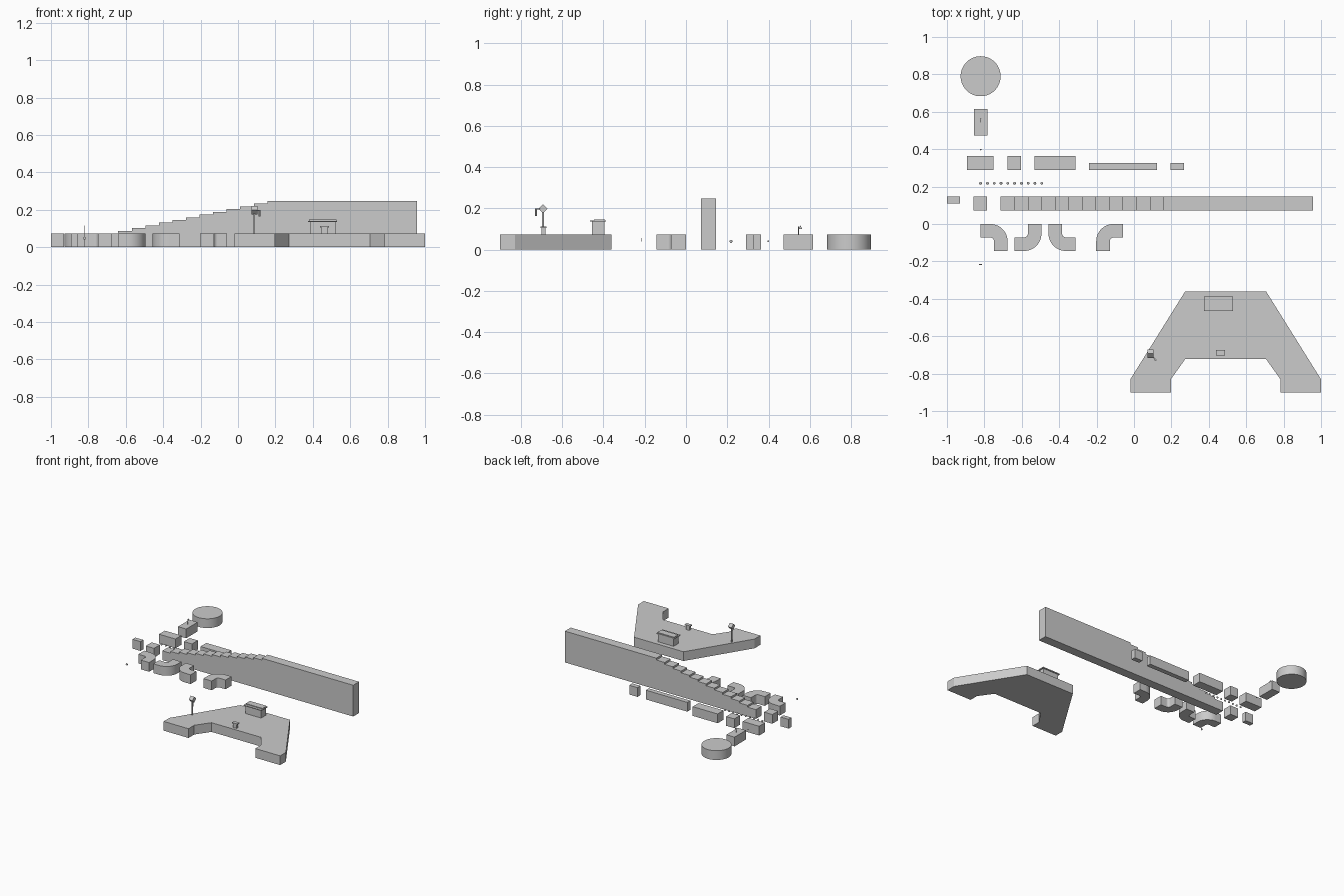
import bpy, bmesh, math
from mathutils import Matrix

if "Cube" in bpy.data.objects:
    bpy.data.objects.remove(bpy.data.objects["Cube"])

H = 0.073   # common block height


def finish(name, bm, smooth=False):
    bmesh.ops.recalc_face_normals(bm, faces=bm.faces[:])
    me = bpy.data.meshes.new(name)
    bm.to_mesh(me)
    bm.free()
    ob = bpy.data.objects.new(name, me)
    bpy.context.collection.objects.link(ob)
    if smooth:
        bpy.context.view_layer.objects.active = ob
        ob.select_set(True)
        bpy.ops.object.shade_smooth_by_angle(angle=math.radians(35))
        ob.select_set(False)
    return ob


def prism(name, pts, z0, z1, smooth=False):
    bm = bmesh.new()
    f = bm.faces.new([bm.verts.new((x, y, z0)) for x, y in pts])
    top = bmesh.ops.extrude_face_region(bm, geom=[f])['geom']
    bmesh.ops.translate(bm, vec=(0, 0, z1 - z0),
                        verts=[v for v in top if isinstance(v, bmesh.types.BMVert)])
    return finish(name, bm, smooth)


def box(name, x0, x1, y0, y1, z0=0, z1=H):
    return prism(name, [(x0, y0), (x1, y0), (x1, y1), (x0, y1)], z0, z1)


def cyl(name, loc, r, h, n=16, rot=None):
    bm = bmesh.new()
    m = Matrix.Translation(loc) @ (rot or Matrix())
    bmesh.ops.create_cone(bm, cap_ends=True, segments=n, radius1=r, radius2=r, depth=h, matrix=m)
    return finish(name, bm, True)


def ball(name, loc, r):
    bm = bmesh.new()
    bmesh.ops.create_uvsphere(bm, u_segments=12, v_segments=8, radius=r,
                              matrix=Matrix.Translation(loc))
    return finish(name, bm, True)


# Round tower block and the block with a flag
cyl("round_block", (-0.82, 0.79, H / 2), 0.107, H, 64)
box("flag_block", -0.855, -0.784, 0.473, 0.615)
cyl("flag_pole", (-0.82, 0.545, H + 0.02), 0.002, 0.04, 8)
bm = bmesh.new()
bmesh.ops.create_cone(bm, cap_ends=True, segments=3, radius1=0.011, radius2=0.011, depth=0.002,
                      matrix=Matrix.Translation((-0.82, 0.554, 0.106)) @ Matrix.Rotation(math.pi / 2, 4, 'Y')
                      @ Matrix.Rotation(math.pi / 2, 4, 'Z'))
finish("flag", bm)

# Straight blocks
for i, (a, b, y0, y1) in enumerate([
        (-0.894, -0.750, 0.29, 0.363), (-0.676, -0.605, 0.29, 0.363),
        (-0.531, -0.313, 0.29, 0.363), (-0.241, 0.122, 0.29, 0.327),
        (0.195, 0.267, 0.29, 0.327), (-1.0, -0.929, 0.11, 0.146),
        (-0.857, -0.785, 0.073, 0.146)]):
    box(f"straight_block_{i}", a, b, y0, y1)

# Rising row of blocks and the tall wall
x0, w = -0.713, 0.0725
for i in range(12):
    box(f"rising_block_{i}", x0 + i * w, x0 + (i + 1) * w, 0.073, 0.146, 0, H + 0.0145 * i)
box("tall_wall", x0 + 12 * w, 0.956, 0.073, 0.146, 0, 0.247)


# Curved corner blocks (outer corner at upper right, then mirrored)
def corner(name, cx, sx, sy):
    s, t, ro, ri = 0.072, 0.0725, 0.0925, 0.02
    c = s - ro
    arc = [math.pi / 2 * k / 12 for k in range(13)]
    pts = [(-s, s)] + [(c + ro * math.sin(a), c + ro * math.cos(a)) for a in arc] + [(s, -s), (s - t, -s)]
    pts += [(c + ri * math.sin(a), c + ri * math.cos(a)) for a in reversed(arc)] + [(-s, s - t)]
    prism(name, [(cx + sx * x, -0.072 + sy * y) for x, y in pts], 0, H, True)


for i, (cx, sx, sy) in enumerate([(-0.748, 1, 1), (-0.567, 1, -1), (-0.385, -1, -1), (-0.13, -1, 1)]):
    corner(f"corner_block_{i}", cx, sx, sy)

# Row of small balls, single ball and disc
for i in range(10):
    ball(f"small_ball_{i}", (-0.82 + i * 0.0363, 0.218, 0.04), 0.0075)
ball("tiny_ball", (-0.82, 0.398, 0.041), 0.004)
cyl("tiny_disc", (-0.82, -0.217, 0.048), 0.008, 0.004, 16, Matrix.Rotation(math.pi / 2, 4, 'X'))

# Platform, mirrored about its centre line
half = [(0.508, -0.366), (0.217, -0.366), (0.0, 0.0)]
mid, hp = 0.490, [(0.216, -0.36), (0.509, -0.829), (0.509, -0.901), (0.292, -0.901),
                  (0.292, -0.829), (0.216, -0.722)]
prism("platform", [(mid + x, y) for x, y in hp] + [(mid - x, y) for x, y in reversed(hp)], 0, H)

# Hut with overhanging roof
box("hut_body", 0.384, 0.521, -0.455, -0.395, H, 0.137)
box("hut_roof", 0.373, 0.530, -0.465, -0.388, 0.135, 0.141)
box("hut_roof_top", 0.380, 0.526, -0.445, -0.393, 0.141, 0.147)

# Small counter
box("counter_base", 0.447, 0.478, -0.70, -0.68, H, 0.105)
box("counter_top", 0.439, 0.486, -0.704, -0.675, 0.105, 0.112)

# Lamp post with tilted cube head and hanging arm
px, py = 0.087, -0.693
cyl("lamp_post", (px, py, 0.128), 0.005, 0.11, 12)
bm = bmesh.new()
bmesh.ops.create_cube(bm, size=0.032, matrix=Matrix.Translation((px, py, 0.198))
                      @ Matrix.Rotation(math.pi / 4, 4, 'X'))
finish("lamp_head", bm)
bm = bmesh.new()
bmesh.ops.create_cube(bm, size=1, matrix=Matrix.Translation((px + 0.014, py - 0.016, 0.196))
                      @ Matrix.Rotation(math.atan2(-0.032, 0.028), 4, 'Z') @ Matrix.Diagonal((0.045, 0.005, 0.005, 1)))
finish("lamp_arm", bm)
cyl("hanging_piece", (px + 0.028, py - 0.033, 0.181), 0.005, 0.035, 10)
